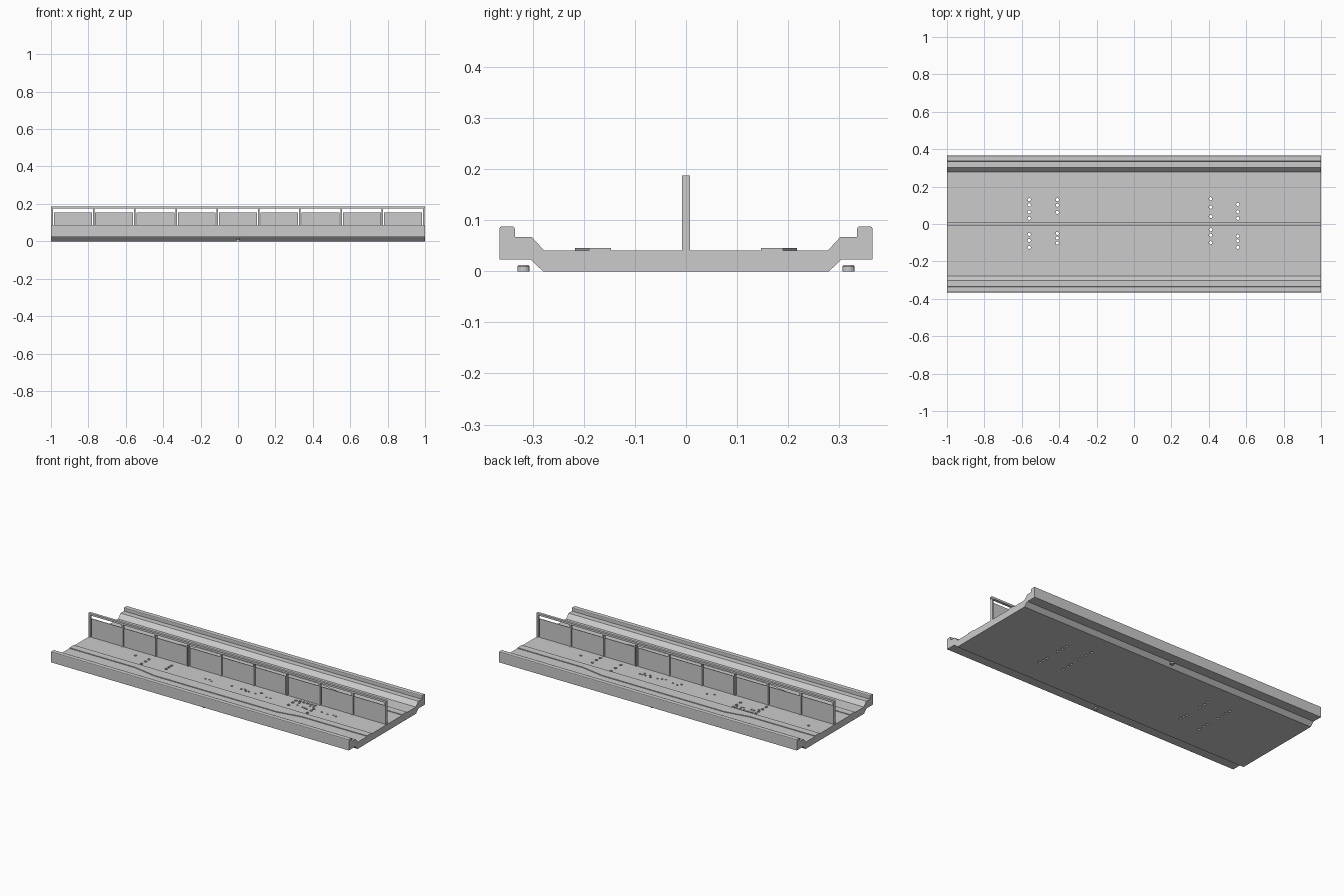
import bpy, bmesh, math, random
from mathutils import Matrix

if "Cube" in bpy.data.objects:
    bpy.data.objects.remove(bpy.data.objects["Cube"])

random.seed(4)


def make_object(name, bm):
    bmesh.ops.recalc_face_normals(bm, faces=bm.faces)
    mesh = bpy.data.meshes.new(name)
    bm.to_mesh(mesh)
    bm.free()
    ob = bpy.data.objects.new(name, mesh)
    bpy.context.collection.objects.link(ob)
    return ob


def prism(name, pts, offset):
    bm = bmesh.new()
    face = bm.faces.new([bm.verts.new(p) for p in pts])
    res = bmesh.ops.extrude_face_region(bm, geom=[face])
    bmesh.ops.translate(bm, vec=offset,
                        verts=[g for g in res["geom"] if isinstance(g, bmesh.types.BMVert)])
    if not any(f.is_valid and f is face for f in bm.faces):
        bm.faces.new(face.verts)
    return make_object(name, bm)


def box(name, x0, x1, y0, y1, z0, z1):
    return prism(name, [(x0, y0, z0), (x1, y0, z0), (x1, y1, z0), (x0, y1, z0)],
                 (0, 0, z1 - z0))


# Bridge deck with mirrored parapets, extruded along x
half = [(0.28, 0), (0.304, 0.023), (0.365, 0.023), (0.365, 0.083), (0.3635, 0.0865),
        (0.360, 0.088), (0.340, 0.088), (0.3365, 0.0865), (0.335, 0.083),
        (0.335, 0.067), (0.302, 0.067), (0.278, 0.041)]
profile = half + [(-y, z) for y, z in reversed(half)]
deck = prism("bridge_deck", [(-1, y, z) for y, z in profile], (2, 0, 0))

# Holes: large ones pierce the deck, small ones are shallow pits
holes = []


def add_hole(x, y, r, through):
    if abs(y) < 0.016 and -0.4 < x < 0.4:
        return
    if all(math.hypot(x - h[0], y - h[1]) > r + h[2] + 0.003 for h in holes):
        holes.append((x, y, r, through))


for x, ys in [(-0.56, (0.13, 0.102, 0.064, 0.03, -0.055, -0.088, -0.125)),
              (-0.41, (0.13, 0.1, 0.062, -0.05, -0.075, -0.102)),
              (0.41, (0.135, 0.09, 0.04, -0.03, -0.06, -0.1)),
              (0.555, (0.105, 0.065, 0.03, -0.065, -0.09, -0.125))]:
    for y in ys:
        add_hole(x, y, 0.009, True)
for i in range(5):
    add_hole(-0.535 + 0.026 * i, 0.135, 0.009, False)
    add_hole(0.435 + 0.025 * i, -0.024, 0.009, False)
for x, y in [(-0.89, 0.094), (-0.65, -0.056), (0.2, -0.06), (0.66, 0.065)]:
    add_hole(x, y, 0.008, False)
for x0, x1, y, n in [(-0.25, -0.19, 0.07, 4), (-0.07, 0.28, 0.066, 16),
                     (-0.17, -0.1, -0.08, 4), (0, 0.28, -0.08, 10),
                     (0.44, 0.72, -0.08, 13), (-0.56, -0.42, 0.115, 8),
                     (0.44, 0.54, -0.045, 5), (-0.56, -0.52, 0.075, 3)]:
    for i in range(n):
        add_hole(random.uniform(x0, x1), y + random.uniform(-0.012, 0.012), 0.006, False)

bm = bmesh.new()
for x, y, r, through in holes:
    z0 = -0.02 if through else 0.033
    bmesh.ops.create_cone(bm, cap_ends=True, segments=8, radius1=r, radius2=r,
                          depth=0.06 - z0,
                          matrix=Matrix.Translation((x, y, (0.06 + z0) / 2)))
cutter = make_object("hole_cutter", bm)
cutter.hide_render = True
mod = deck.modifiers.new("holes", "BOOLEAN")
mod.operation = "DIFFERENCE"
mod.solver = "EXACT"
mod.object = cutter
bpy.context.view_layer.objects.active = deck
bpy.ops.object.modifier_apply(modifier=mod.name)
bpy.data.objects.remove(cutter)

# Raised kerb strips that widen in the middle
for s, side in ((1, "back"), (-1, "front")):
    outline = [(-1, 0.147), (1, 0.147), (1, 0.19), (0.56, 0.19), (0.41, 0.217),
               (-0.41, 0.217), (-0.56, 0.19), (-1, 0.19)]
    prism("kerb_" + side, [(x, s * y, 0.039) for x, y in outline], (0, 0, 0.0065))

    # Small round fixture under each ledge
    bm = bmesh.new()
    bmesh.ops.create_cone(bm, cap_ends=True, segments=16, radius1=0.012, radius2=0.012,
                          depth=0.009, matrix=Matrix.Translation((0, s * 0.318, 0.0045)))
    bmesh.ops.create_cone(bm, cap_ends=True, segments=16, radius1=0.012, radius2=0.0095,
                          depth=0.003, matrix=Matrix.Translation((0, s * 0.318, 0.0105)))
    make_object("under_light_" + side, bm)

# Central railing: posts, infill panels and handrail
STEP = 0.2207
for i in range(10):
    x = (i - 4.5) * STEP
    box("rail_post", x - 0.004, x + 0.004, -0.008, 0.008, 0.04, 0.176)
    if i < 9:
        box("rail_panel", x + 0.009, x + STEP - 0.009, -0.002, 0.002, 0.04, 0.154)
box("handrail", -1, 1, -0.008, 0.008, 0.175, 0.187)
